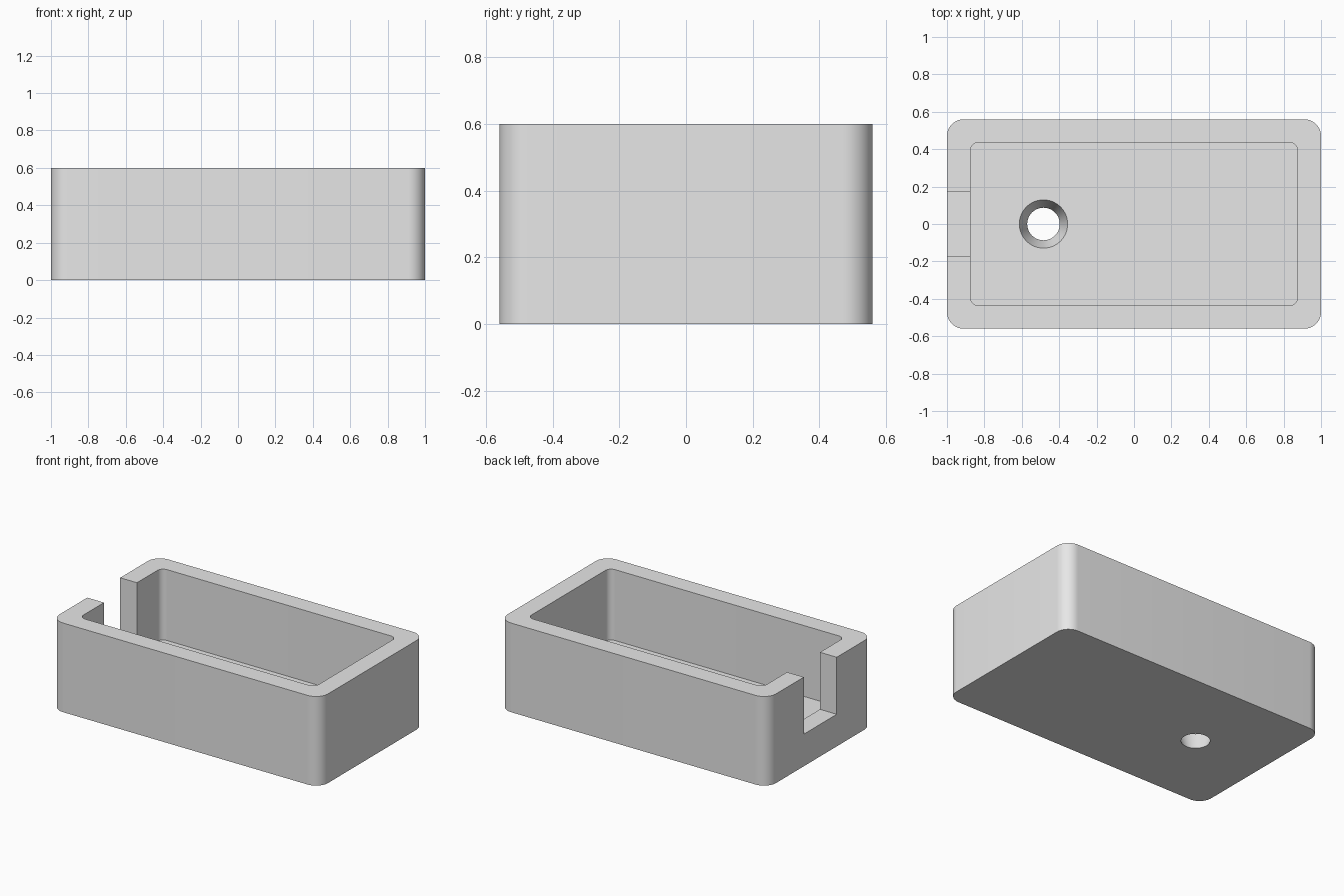
import bpy
import bmesh
from math import cos, sin, pi, radians

old = bpy.data.objects.get("Cube")
if old:
    bpy.data.objects.remove(old, do_unlink=True)

HALF_X, HALF_Y, HEIGHT = 1.0, 0.56, 0.6
WALL, FLOOR = 0.125, 0.123


def make_object(name, bm):
    bmesh.ops.recalc_face_normals(bm, faces=bm.faces)
    mesh = bpy.data.meshes.new(name)
    bm.to_mesh(mesh)
    bm.free()
    obj = bpy.data.objects.new(name, mesh)
    bpy.context.collection.objects.link(obj)
    return obj


def rounded_block(name, hx, hy, radius, z0, z1, steps=12):
    """Upright block with rounded vertical corners."""
    bm = bmesh.new()
    outline = []
    for quarter, (sx, sy) in enumerate([(1, 1), (-1, 1), (-1, -1), (1, -1)]):
        for i in range(steps + 1):
            a = (quarter + i / steps) * pi / 2
            outline.append(bm.verts.new((sx * (hx - radius) + radius * cos(a),
                                         sy * (hy - radius) + radius * sin(a), z0)))
    base = bm.faces.new(outline)
    top = bmesh.ops.extrude_face_region(bm, geom=[base])["geom"]
    bmesh.ops.translate(bm, vec=(0, 0, z1 - z0),
                        verts=[v for v in top if isinstance(v, bmesh.types.BMVert)])
    return make_object(name, bm)


def cut(target, cutter):
    """Subtract the cutter and discard it."""
    mod = target.modifiers.new(cutter.name, 'BOOLEAN')
    mod.operation, mod.solver, mod.object = 'DIFFERENCE', 'EXACT', cutter
    bpy.context.view_layer.objects.active = target
    bpy.ops.object.modifier_apply(modifier=mod.name)
    bpy.data.objects.remove(cutter, do_unlink=True)


# Outer tray body and its inner cavity
tray = rounded_block("open_tray", HALF_X, HALF_Y, 0.09, 0, HEIGHT)
cut(tray, rounded_block("cavity", HALF_X - WALL, HALF_Y - WALL, 0.042, FLOOR, HEIGHT + 0.1))

# Slot through one end wall, stopping above the tray floor
bm = bmesh.new()
bmesh.ops.create_cube(bm, size=1)
bmesh.ops.scale(bm, vec=(0.3, 0.35, 0.5), verts=bm.verts)
bmesh.ops.translate(bm, vec=(-0.95, 0, 0.216 + 0.25), verts=bm.verts)
cut(tray, make_object("end_slot", bm))

# Tapered drain hole, wider at the top of the floor
low, high, extra = 0.087, 0.129, 0.02
slope = (high - low) / FLOOR
bm = bmesh.new()
bmesh.ops.create_cone(bm, cap_ends=True, segments=64, radius1=low - slope * extra,
                      radius2=high + slope * extra, depth=FLOOR + 2 * extra)
bmesh.ops.translate(bm, vec=(-0.484, 0, FLOOR / 2), verts=bm.verts)
cut(tray, make_object("drain_hole", bm))

# Single grey finish
grey = bpy.data.materials.new("plain_grey")
grey.use_nodes = True
grey.diffuse_color = (0.8, 0.8, 0.8, 1)
grey.node_tree.nodes["Principled BSDF"].inputs["Base Color"].default_value = (0.8, 0.8, 0.8, 1)
tray.data.materials.clear()
tray.data.materials.append(grey)

bpy.ops.object.select_all(action='DESELECT')
tray.select_set(True)
bpy.context.view_layer.objects.active = tray
bpy.ops.object.shade_smooth_by_angle(angle=radians(30))
